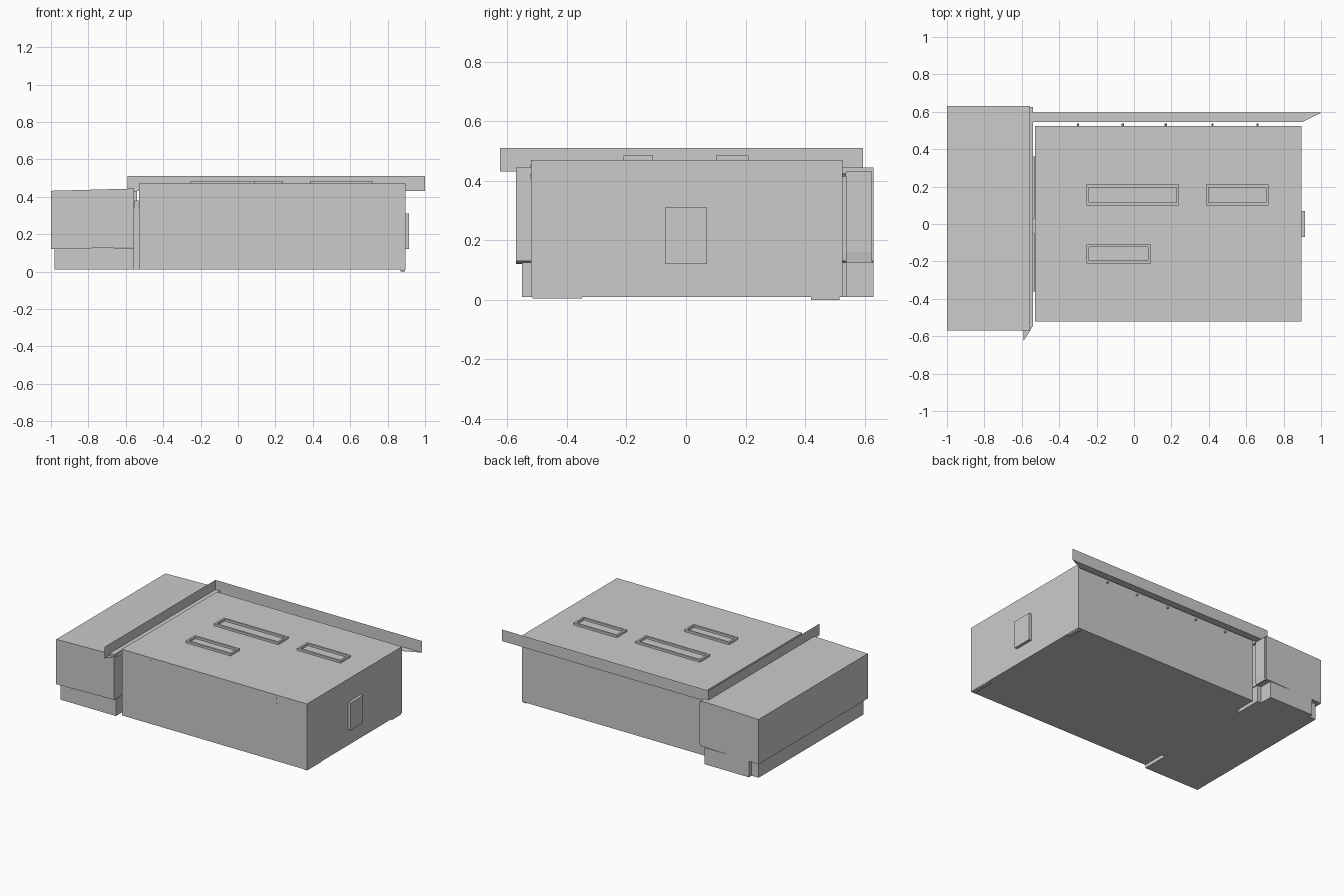
import bpy
import bmesh
import math

if "Cube" in bpy.data.objects:
    bpy.data.objects.remove(bpy.data.objects["Cube"])


def mesh_object(name, verts, faces, fix=True):
    me = bpy.data.meshes.new(name)
    me.from_pydata(verts, [], faces)
    if fix:
        bm = bmesh.new()
        bm.from_mesh(me)
        bmesh.ops.recalc_face_normals(bm, faces=bm.faces)
        bm.to_mesh(me)
        bm.free()
    ob = bpy.data.objects.new(name, me)
    bpy.context.collection.objects.link(ob)
    return ob


def prism(name, profile, axis, lo, hi):
    """Extrude a 2D profile: axis 'y' takes (x, z), axis 'z' takes (x, y)."""
    n = len(profile)
    if axis == 'y':
        v = [(a, d, b) for d in (lo, hi) for a, b in profile]
    else:
        v = [(a, b, d) for d in (lo, hi) for a, b in profile]
    f = [tuple(range(n)), tuple(range(n, 2 * n))]
    f += [(i, (i + 1) % n, n + (i + 1) % n, n + i) for i in range(n)]
    return mesh_object(name, v, f)


def box(name, x, y, z):
    return prism(name, [(x[0], y[0]), (x[1], y[0]), (x[1], y[1]), (x[0], y[1])], 'z', *z)


def roof_frame(name, x, y, z, w=0.014):
    """Raised rectangular rim, open in the middle."""
    v = []
    for h in z:
        for d in (0, w):
            v += [(x[0] + d, y[0] + d, h), (x[1] - d, y[0] + d, h),
                  (x[1] - d, y[1] - d, h), (x[0] + d, y[1] - d, h)]
    f = []
    for i in range(4):
        j = (i + 1) % 4
        f += [(8 + i, 8 + j, 12 + j, 12 + i), (i, j, 8 + j, 8 + i),
              (4 + i, 4 + j, 12 + j, 12 + i), (i, j, 4 + j, 4 + i)]
    return mesh_object(name, v, f)


def stud(name, x, y, z, r, length):
    bpy.ops.mesh.primitive_cylinder_add(vertices=8, radius=r, depth=length,
                                        location=(x, y, z), rotation=(math.pi / 2, 0, 0))
    bpy.context.object.name = name


# main block
box("main_block", (-0.53, 0.895), (-0.52, 0.525), (0.01, 0.47))

# annex upper body, slightly sloped
prism("annex_upper", [(-1, 0.12), (-0.555, 0.13), (-0.555, 0.444), (-1, 0.432)], 'y', -0.57, 0.63)
prism("annex_rear_tab", [(-0.555, 0.125), (-0.545, 0.125), (-0.54, 0.16), (-0.54, 0.43), (-0.555, 0.43)],
      'y', 0.537, 0.625)

# annex recessed base with notched rear corners
prism("annex_base", [(-0.98, -0.55), (-0.555, -0.55), (-0.555, 0.54), (-0.585, 0.54),
                     (-0.585, 0.63), (-0.925, 0.63), (-0.925, 0.60), (-0.98, 0.60)],
      'z', 0.01, 0.125)

# links filling the gap between the two blocks
box("link_base", (-0.555, -0.53), (-0.36, 0.36), (0.01, 0.34))
for i, (a, b) in enumerate([(-0.36, -0.05), (0.03, 0.36)]):
    box(f"link_upper_{i}", (-0.553, -0.532), (a, b), (0.34, 0.38))

# gutter: upright outer sheet and flat bottom sheet, mitred at its ends
outer = [(-0.59, -0.625), (-0.59, 0.595), (1.0, 0.595)]
inner = [(-0.54, -0.545), (-0.54, 0.545), (0.90, 0.545)]
gv = [(*p, 0.51) for p in outer] + [(*p, 0.43) for p in outer] + [(*p, 0.43) for p in inner]
mesh_object("gutter", gv, [(0, 1, 4, 3), (1, 2, 5, 4), (3, 4, 7, 6), (4, 5, 8, 7)])

# roof opening rims
for i, (x, y) in enumerate([((-0.255, 0.24), (0.10, 0.21)),
                            ((-0.255, 0.09), (-0.21, -0.11)),
                            ((0.385, 0.72), (0.10, 0.21))]):
    roof_frame(f"roof_frame_{i}", x, y, (0.47, 0.485))

# side access panel
box("access_panel", (0.895, 0.915), (-0.07, 0.07), (0.12, 0.31))

# rear studs and small front fixings
for i, x in enumerate((-0.30, -0.06, 0.17, 0.42, 0.66)):
    stud(f"rear_stud_{i}", x, 0.531, 0.42, 0.006, 0.014)
for i, (x, z) in enumerate([(-0.31, 0.45), (-0.08, 0.45), (0.43, 0.42), (0.66, 0.45), (0.66, 0.41)]):
    stud(f"front_fixing_{i}", x, -0.52, z, 0.004, 0.004)

# thin feet
box("rear_foot", (0.87, 0.893), (0.42, 0.515), (0.0, 0.01))
box("front_foot", (0.87, 0.893), (-0.515, -0.35), (0.005, 0.01))
